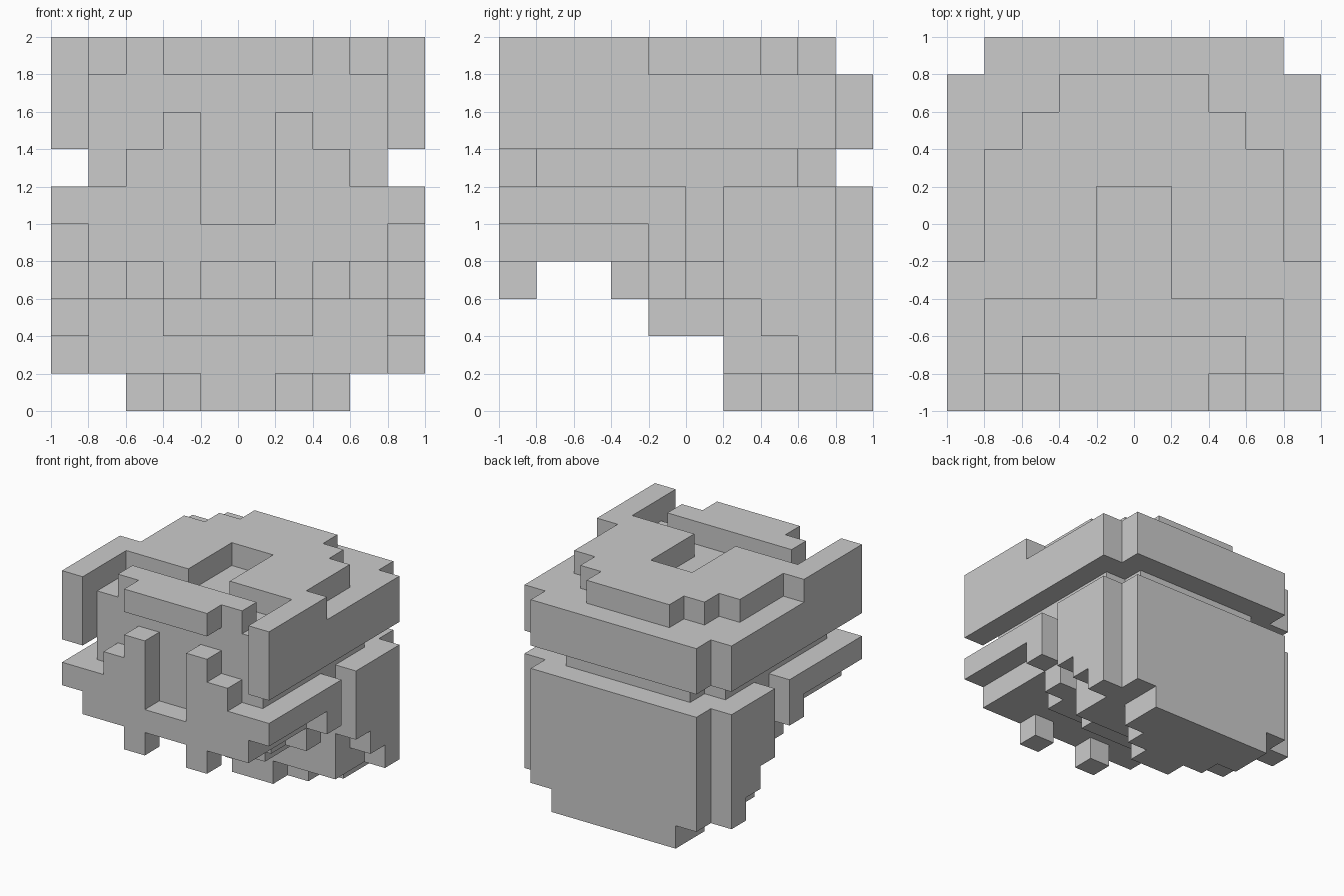
import bpy, bmesh
from mathutils import Vector

if "Cube" in bpy.data.objects:
    bpy.data.objects.remove(bpy.data.objects["Cube"])

U = 0.2          # block size
owner = {}       # block cell -> part name


def box(part, x0, x1, y, z):
    """Fill a run of blocks, mirrored across x = 0 (x0=0 gives a centred box)."""
    for i in range(x0, x1):
        for j in range(*y):
            for k in range(*z):
                for cell in ((i, j, k), (-1 - i, j, k)):
                    owner.setdefault(cell, part)


# Inner head core, visible in the front face and in the groove
box("head_core", 0, 4, (-4, 3), (4, 9))
box("head_core", 0, 3, (3, 4), (6, 7))

# Wide upper band with raised side rails reaching forward
box("upper_band", 0, 5, (-4, 4), (7, 9))
box("upper_band", 0, 4, (4, 5), (7, 9))
box("side_rails", 4, 5, (-5, -1), (7, 10))

# Stepped crown plate with a notch at the front
box("crown_plate", 1, 4, (-2, 1), (9, 10))
box("crown_plate", 0, 4, (1, 2), (9, 10))
box("crown_plate", 0, 3, (2, 3), (9, 10))
box("crown_plate", 0, 2, (3, 4), (9, 10))

# Brow bar
box("brow_bar", 0, 3, (-4, -3), (9, 10))
box("brow_bar", 0, 2, (-5, -4), (9, 10))

# Jaw with side arms, upright tusks and hanging teeth
box("jaw", 1, 5, (-5, -4), (5, 6))
box("jaw", 0, 4, (-5, -4), (4, 5))
box("jaw", 4, 5, (-4, 0), (5, 6))
box("jaw", 4, 5, (-1, 0), (4, 5))
box("tusks", 2, 3, (-5, -4), (6, 7))
box("tusks", 1, 2, (-5, -4), (6, 8))
box("lower_teeth", 1, 2, (-5, -4), (3, 4))

# Throat steps under the jaw
box("throat", 0, 3, (-2, 1), (3, 4))
box("throat", 3, 4, (-1, 0), (3, 4))
box("throat", 0, 2, (-1, 1), (2, 3))

# Back of the head with stepped cheek slabs
box("back_block", 0, 4, (1, 5), (1, 6))
for step in range(3):
    box("cheek_slabs", 4, 5, (1 + step, 2 + step), (3 - step, 6))

# Stepped base
box("base", 0, 1, (1, 2), (0, 1))
box("base", 0, 2, (2, 3), (0, 1))
box("base", 0, 3, (3, 5), (0, 1))


def build(part):
    """Make one object from the exposed block sides of a part."""
    bm = bmesh.new()
    verts = {}
    for cell in [c for c, p in owner.items() if p == part]:
        for axis in range(3):
            for side in (0, 1):
                near = list(cell)
                near[axis] += 2 * side - 1
                if tuple(near) in owner:
                    continue
                ring = []
                for a, b in ((0, 0), (1, 0), (1, 1), (0, 1)):
                    p = list(cell)
                    p[axis] += side
                    p[(axis + 1) % 3] += a
                    p[(axis + 2) % 3] += b
                    key = tuple(p)
                    if key not in verts:
                        verts[key] = bm.verts.new(Vector(key) * U)
                    ring.append(verts[key])
                bm.faces.new(ring if side else ring[::-1])
    # Merge flat neighbours into large faces
    bmesh.ops.dissolve_limit(bm, angle_limit=0.01, verts=bm.verts[:], edges=bm.edges[:])
    mesh = bpy.data.meshes.new(part)
    bm.to_mesh(mesh)
    bm.free()
    bpy.context.collection.objects.link(bpy.data.objects.new(part, mesh))


for name in dict.fromkeys(owner.values()):
    build(name)
